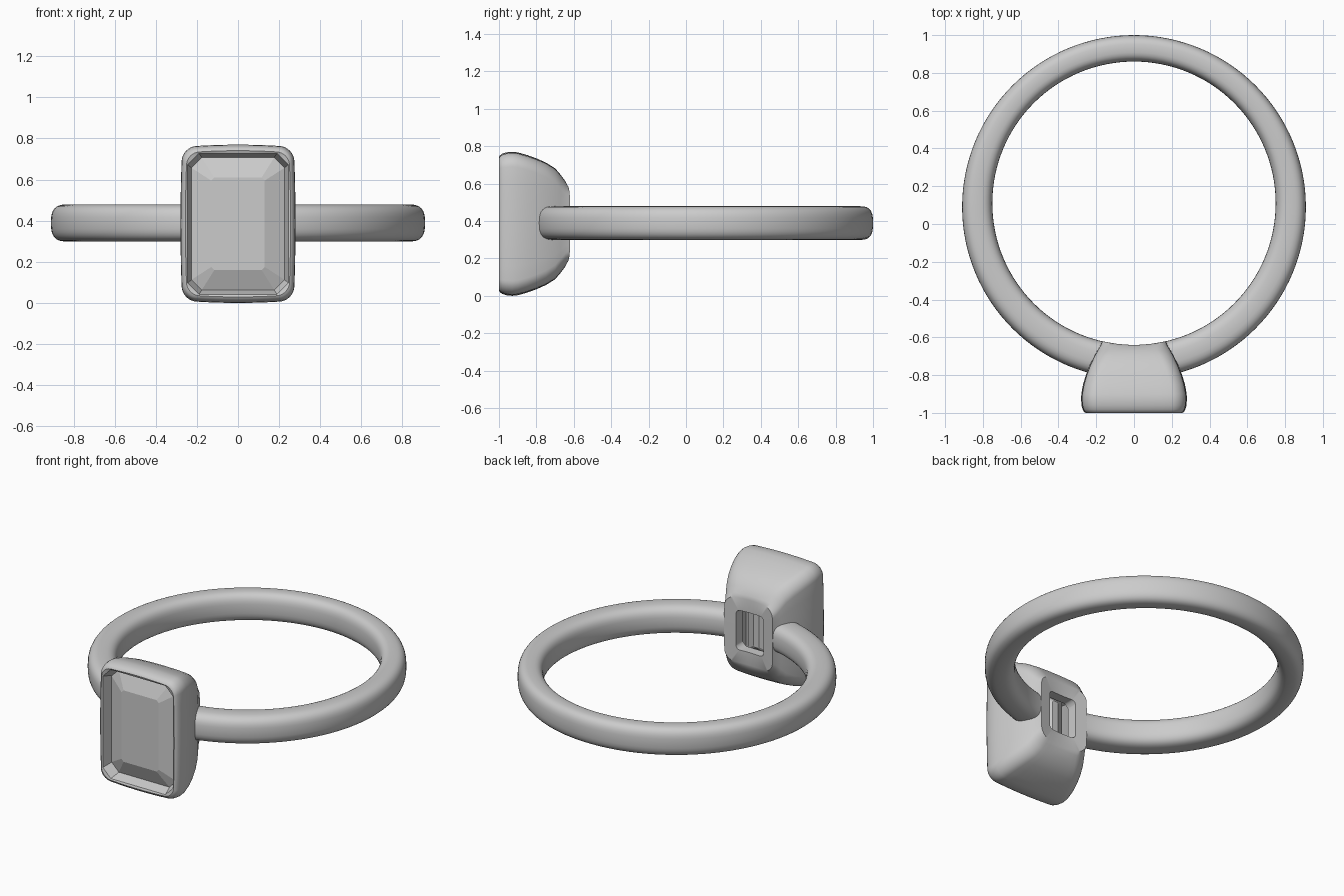
import bpy, bmesh, math

if "Cube" in bpy.data.objects:
    bpy.data.objects.remove(bpy.data.objects["Cube"])

ZC = 0.385            # height of the ring's middle plane
R_IN, Y_IN = 0.75, 0.11    # finger hole radius and centre
R_OUT, Y_OUT = 0.91, 0.09  # outside radius and centre


def make(name, loops, closed=False, smooth=True):
    """Skin a list of equal-length point loops into one object."""
    bm = bmesh.new()
    rows = [[bm.verts.new(p) for p in loop] for loop in loops]
    n = len(rows[0])
    pairs = list(zip(rows, rows[1:])) + ([(rows[-1], rows[0])] if closed else [])
    for a, b in pairs:
        for i in range(n):
            j = (i + 1) % n
            bm.faces.new((a[i], a[j], b[j], b[i]))
    if not closed:
        bm.faces.new(rows[0])
        bm.faces.new(rows[-1])
    bmesh.ops.recalc_face_normals(bm, faces=bm.faces)
    mesh = bpy.data.meshes.new(name)
    bm.to_mesh(mesh)
    bm.free()
    ob = bpy.data.objects.new(name, mesh)
    bpy.context.collection.objects.link(ob)
    if smooth:
        bpy.ops.object.select_all(action='DESELECT')
        ob.select_set(True)
        bpy.context.view_layer.objects.active = ob
        bpy.ops.object.shade_smooth_by_angle(angle=math.radians(35))
    return ob


def rect(hx, hz, r, y, chamfer=False, bulge=0.0, k=8, side=8):
    """Rounded or chamfered rectangle; y=None wraps it on the finger hole."""
    pts = []
    for q, (sx, sz) in enumerate(((1, 1), (-1, 1), (-1, -1), (1, -1))):
        for i in range(k + 1):
            t = i / k
            a = (q + t) * math.pi / 2
            if chamfer:
                u, v = (1 - t, t) if q % 2 == 0 else (t, 1 - t)
                u, v = u * sx, v * sz
            else:
                u, v = math.cos(a), math.sin(a)
            pts.append((sx * (hx - r) + r * u, sz * (hz - r) + r * v))
    full = []
    for i, p in enumerate(pts):
        full.append(p)
        if i % (k + 1) == k:
            nx = pts[(i + 1) % len(pts)]
            full += [(p[0] + (nx[0] - p[0]) * s / side,
                      p[1] + (nx[1] - p[1]) * s / side) for s in range(1, side)]
    out = []
    for x, z in full:
        bx = x * (1 - bulge * (z / hz) ** 2)
        bz = z * (1 - bulge * (x / hx) ** 2)
        yy = Y_IN - math.sqrt(R_IN ** 2 - bx * bx) if y is None else y
        out.append((bx, yy, ZC + bz))
    return out


# Band: rounded section swept round, stopping inside the bezel walls
band = []
gap = math.asin(0.16 / 0.83)
steps, sec = 120, 32
for i in range(steps + 1):
    a = -math.pi / 2 + gap + (2 * math.pi - 2 * gap) * i / steps
    c, s = math.cos(a), math.sin(a)
    loop = []
    for j in range(sec):
        t = 2 * math.pi * j / sec
        u = math.copysign(abs(math.cos(t)) ** 0.7, math.cos(t))
        w = math.copysign(abs(math.sin(t)) ** 0.7, math.sin(t))
        f = (u + 1) / 2
        r = R_IN + (R_OUT - R_IN) * f
        yc = Y_IN + (Y_OUT - Y_IN) * f
        loop.append((r * c, yc + r * s, ZC + 0.004 + 0.09 * w))
    band.append(loop)
make("band", band)

# Bezel: outside from back to rim, then down the inside and out of the hole
B = 0.03
outer = [(0.170, 0.205, 0.06, None), (0.180, 0.228, 0.065, -0.645),
         (0.195, 0.262, 0.07, -0.67), (0.212, 0.297, 0.07, -0.70),
         (0.236, 0.328, 0.07, -0.75), (0.255, 0.350, 0.07, -0.80),
         (0.270, 0.368, 0.07, -0.85), (0.279, 0.382, 0.07, -0.90),
         (0.280, 0.385, 0.07, -0.93), (0.278, 0.382, 0.07, -0.96),
         (0.272, 0.375, 0.065, -0.982), (0.264, 0.366, 0.06, -0.995),
         (0.256, 0.356, 0.06, -1.0)]
loops = [rect(*p, bulge=B) for p in outer]
inner = [(0.245, 0.343, 0.055, -0.995), (0.226, 0.322, 0.05, -0.93),
         (0.200, 0.295, 0.05, -0.92), (0.150, 0.220, 0.04, -0.76),
         (0.120, 0.150, 0.03, -0.70), (0.095, 0.125, 0.025, -0.70)]
loops += [rect(*p, chamfer=True) for p in inner]
loops.append(rect(0.095, 0.125, 0.025, None))
make("bezel", loops, closed=True)

# Emerald-cut stone: table, crown, girdle and stepped pavilion
gem = [(0.130, 0.225, 0.015, -0.975), (0.226, 0.322, 0.05, -0.935),
       (0.226, 0.322, 0.05, -0.925), (0.170, 0.265, 0.04, -0.84),
       (0.100, 0.195, 0.025, -0.76), (0.020, 0.115, 0.008, -0.70)]
make("stone", [rect(*p, chamfer=True, k=1, side=1) for p in gem], smooth=False)
